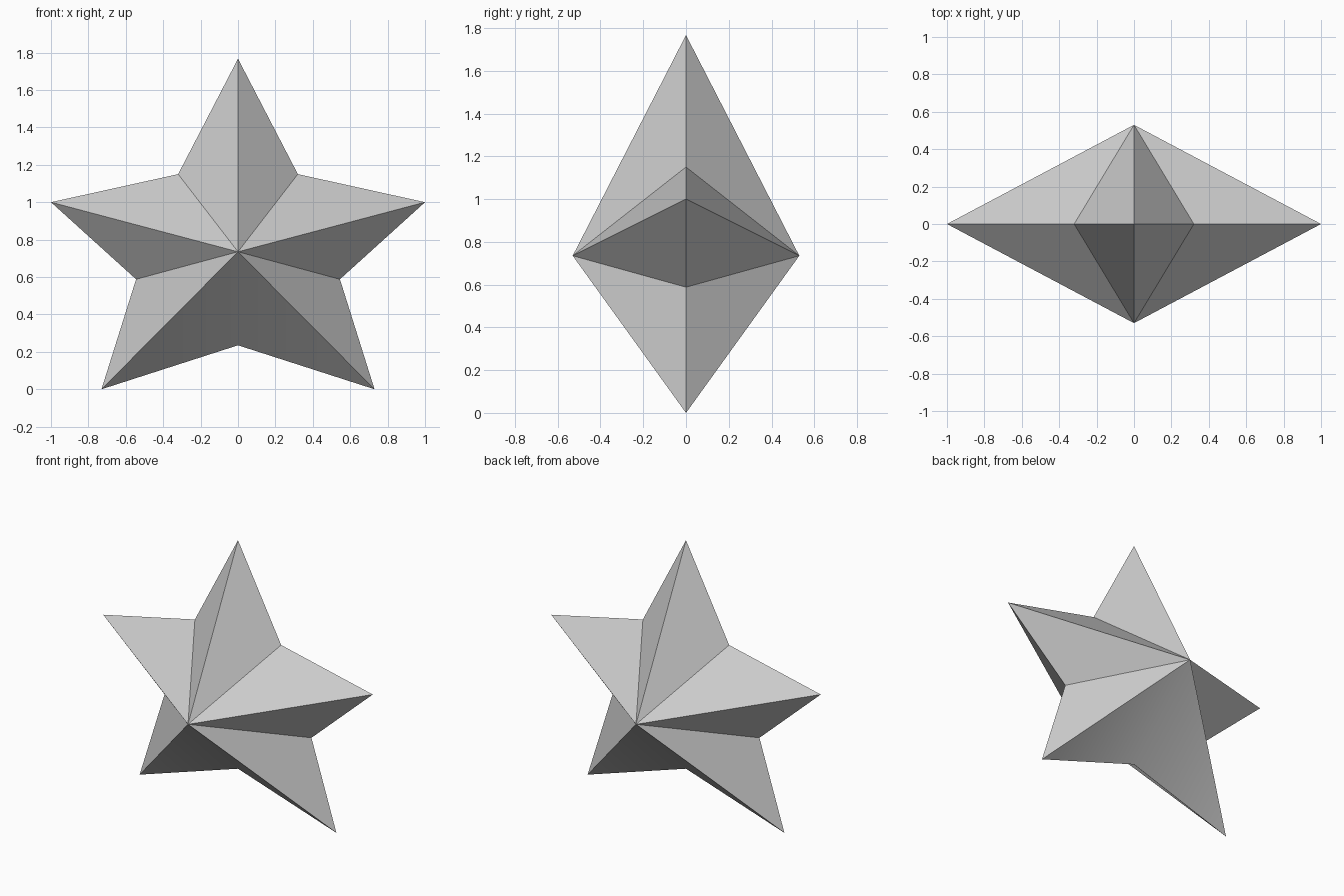
import bpy
import bmesh
from math import radians

cube = bpy.data.objects.get("Cube")
if cube:
    bpy.data.objects.remove(cube, do_unlink=True)

CENTRE_Z = 0.735
DEPTH = 0.53

# Single grey material
grey = bpy.data.materials.new("light_grey")
grey.use_nodes = True
colour = (0.6, 0.6, 0.6, 1.0)
grey.diffuse_color = colour
grey.node_tree.nodes["Principled BSDF"].inputs["Base Color"].default_value = colour

# Half outline from the top tip down to the bottom notch, then mirrored
half = [(0, 1.767), (0.32, 1.15), (1.0, 1.0), (0.545, 0.588), (0.73, 0.0), (0, 0.235)]
outline = half + [(-x, z) for x, z in reversed(half[1:-1])]

# Fan the outline to a front and a back peak
bm = bmesh.new()
rim = [bm.verts.new((x, 0, z)) for x, z in outline]
for y in (-DEPTH, DEPTH):
    peak = bm.verts.new((0, y, CENTRE_Z))
    for a, b in zip(rim, rim[1:] + rim[:1]):
        bm.faces.new((a, b, peak))
bmesh.ops.recalc_face_normals(bm, faces=bm.faces)

mesh = bpy.data.meshes.new("star")
bm.to_mesh(mesh)
bm.free()
mesh.materials.append(grey)
star = bpy.data.objects.new("star", mesh)
bpy.context.collection.objects.link(star)

# Crisp ridges, softened shallow lower valley
bpy.ops.object.select_all(action='DESELECT')
star.select_set(True)
bpy.context.view_layer.objects.active = star
bpy.ops.object.shade_smooth_by_angle(angle=radians(30))
